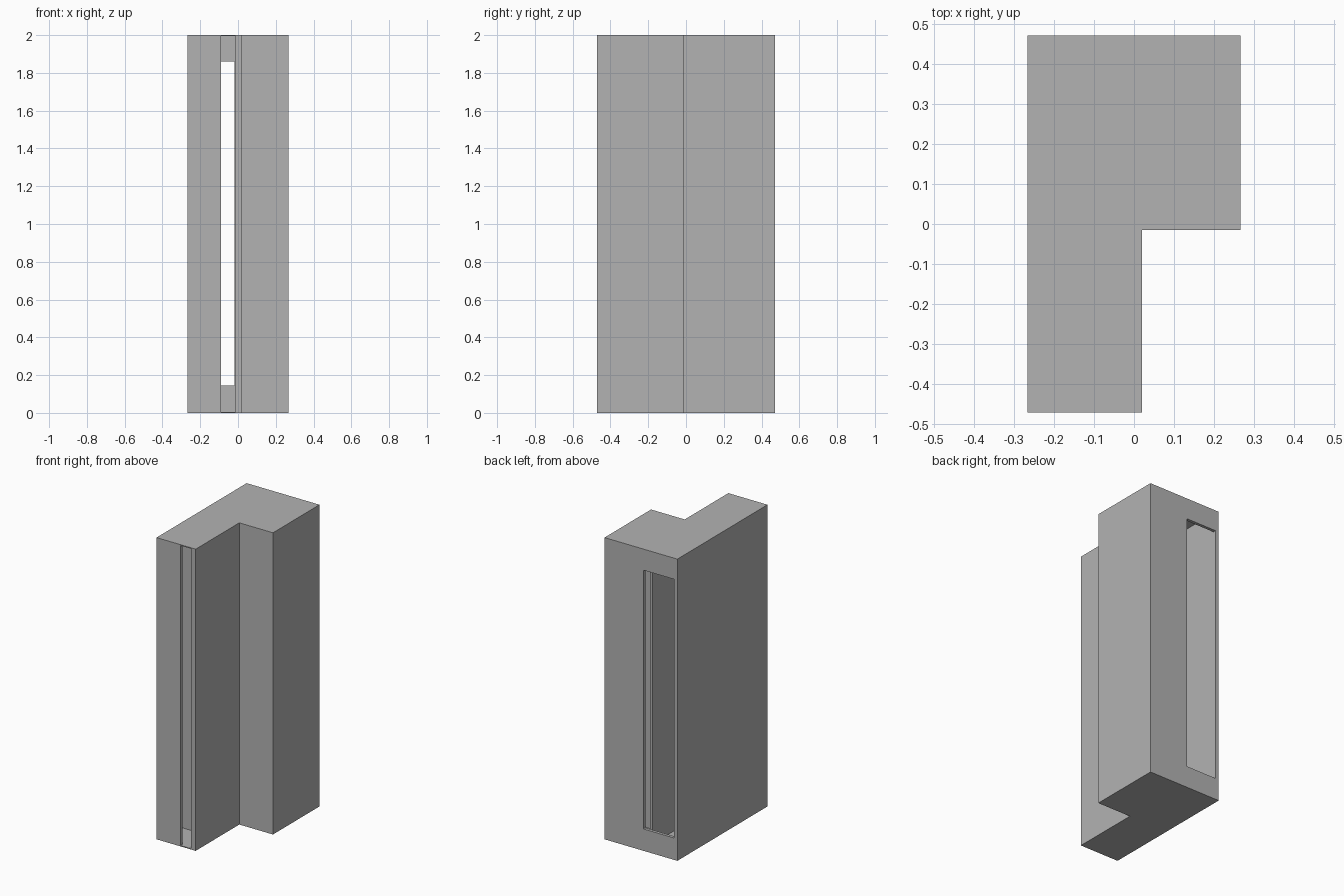
import bpy
import bmesh

cube = bpy.data.objects.get("Cube")
if cube:
    bpy.data.objects.remove(cube, do_unlink=True)

GREY = (0.45, 0.45, 0.45, 1.0)
grey = bpy.data.materials.new("plain grey")
grey.use_nodes = True
grey.diffuse_color = GREY
grey.node_tree.nodes["Principled BSDF"].inputs["Base Color"].default_value = GREY


def prism(name, plan, bottom, top):
    """Extrude a plan outline between two heights."""
    bm = bmesh.new()
    base = bm.faces.new([bm.verts.new((x, y, bottom)) for x, y in plan])
    grown = bmesh.ops.extrude_face_region(bm, geom=[base])["geom"]
    for v in grown:
        if isinstance(v, bmesh.types.BMVert):
            v.co.z = top
    bmesh.ops.recalc_face_normals(bm, faces=bm.faces)
    mesh = bpy.data.meshes.new(name)
    bm.to_mesh(mesh)
    bm.free()
    mesh.materials.append(grey)
    obj = bpy.data.objects.new(name, mesh)
    bpy.context.collection.objects.link(obj)
    return obj


def cut(target, cutter):
    """Subtract a cutter, keep the result and drop the cutter."""
    cutter.hide_render = True
    mod = target.modifiers.new("cut", 'BOOLEAN')
    mod.operation = 'DIFFERENCE'
    mod.solver = 'EXACT'
    mod.object = cutter
    bpy.context.view_layer.update()
    graph = bpy.context.evaluated_depsgraph_get()
    result = bpy.data.meshes.new_from_object(target.evaluated_get(graph))
    target.modifiers.clear()
    target.data = result
    bpy.data.objects.remove(cutter, do_unlink=True)


# L-shaped tower
L, R, F, B = -0.267, 0.267, -0.472, 0.472
STEP_X, STEP_Y = 0.02, -0.015
tower = prism("tower_body", [(L, F), (STEP_X, F), (STEP_X, STEP_Y),
                             (R, STEP_Y), (R, B), (L, B)], 0, 2)

# Hollow inside: front slot, corridor, side pocket and partition
IN_L, IN_R, IN_F, IN_B = -0.248, -0.014, -0.452, 0.452
SLOT_X = -0.09
hollow = [(SLOT_X, F - 0.05), (IN_R, F - 0.05),
          (IN_R, 0.37), (0.005, 0.37), (0.005, 0.2), (0.245, 0.2),
          (0.245, IN_B), (IN_L, IN_B),
          (IN_L, 0.12), (-0.1, 0.12), (-0.1, -0.26), (IN_L, -0.26),
          (IN_L, IN_F), (SLOT_X, IN_F)]
cut(tower, prism("hollow_cutter", hollow, 0.006, 1.994))

# Tall window in the back wall
window = [(-0.243, 0.44), (-0.018, 0.44), (-0.018, 0.55), (-0.243, 0.55)]
cut(tower, prism("window_cutter", window, 0.145, 1.86))
